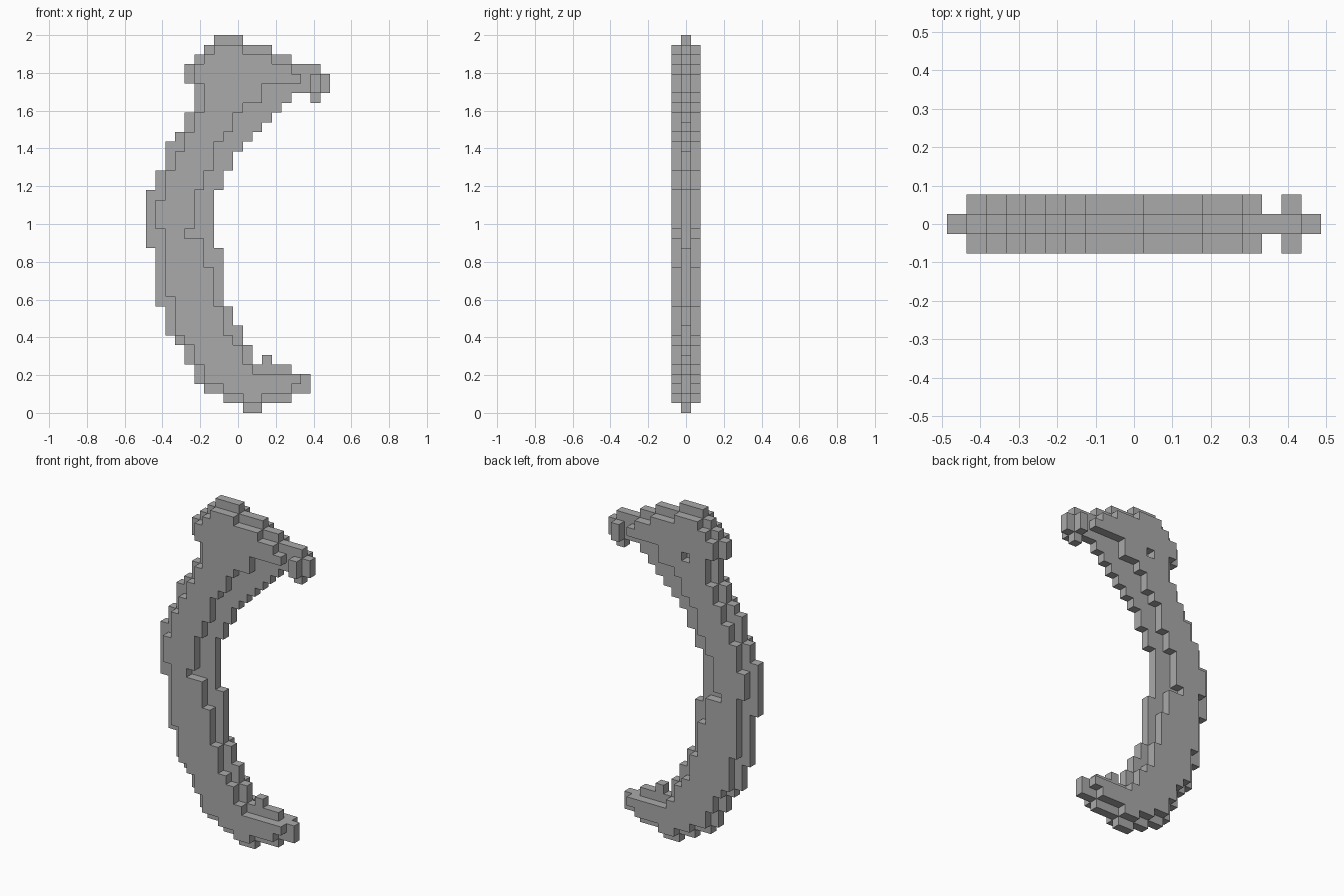
import bpy
import bmesh
from mathutils import Vector

default_cube = bpy.data.objects.get("Cube")
if default_cube:
    bpy.data.objects.remove(default_cube, do_unlink=True)

ROWS, COLUMNS = 39, 19
UNIT = 2 / ROWS

# Runs of block rows from the top down: (row count, first column, end column)
CORE_RUNS = [
    (1, 7, 10), (1, 6, 13), (1, 5, 15), (1, 4, 18), (1, 4, 19), (1, 5, 19),
    (1, 5, 15), (1, 5, 14), (1, 4, 13), (1, 4, 12), (1, 3, 11), (1, 2, 10),
    (2, 2, 9), (2, 1, 8), (6, 0, 7), (6, 1, 8), (2, 2, 9), (1, 2, 10),
    (1, 3, 10), (2, 4, 11), (1, 5, 15), (1, 5, 17), (1, 6, 17), (1, 8, 15),
    (1, 10, 12),
]
SIDE_RUNS = [
    (1, 7, 10), (1, 6, 13), (1, 5, 15), (1, 5, 16), (2, 6, 12), (1, 6, 10),
    (2, 5, 9), (1, 4, 8), (1, 4, 7), (2, 3, 7), (2, 2, 6), (1, 2, 5),
    (3, 1, 5), (1, 2, 4), (3, 2, 6), (3, 2, 7), (1, 3, 7), (3, 3, 8),
    (1, 4, 9), (2, 5, 10), (1, 6, 11), (1, 6, 16), (1, 8, 15), (1, 10, 12),
]


def fill_layer(runs, start_row, layer):
    """Return the set of block cells covered by a list of runs."""
    cells = set()
    row = start_row
    for count, first, end in runs:
        for r in range(row, row + count):
            cells.update((column, layer, r) for column in range(first, end))
        row += count
    return cells


def build_blocks(name, cells, material):
    """Make one closed mesh from the exposed sides of the block cells."""
    bm = bmesh.new()
    corners = {}

    def corner(point):
        key = tuple(round(value * 2) for value in point)
        if key not in corners:
            x, y, row = point
            corners[key] = bm.verts.new((
                (x + 0.5 - COLUMNS / 2) * UNIT,
                y * UNIT,
                (ROWS - row - 0.5) * UNIT,
            ))
        return corners[key]

    for cell in cells:
        centre = Vector(cell)
        for axis in range(3):
            for sign in (-1, 1):
                normal = Vector((0, 0, 0))
                normal[axis] = sign
                if tuple(int(v) for v in centre + normal) in cells:
                    continue
                u, v = Vector((0, 0, 0)), Vector((0, 0, 0))
                u[(axis + 1) % 3] = 0.5
                v[(axis + 2) % 3] = 0.5 * sign
                middle = centre + normal / 2
                # Rows count downward, so the winding is reversed
                ring = [middle - u - v, middle - u + v,
                        middle + u + v, middle + u - v]
                bm.faces.new([corner(p) for p in ring])

    mesh = bpy.data.meshes.new(name)
    bm.to_mesh(mesh)
    bm.free()
    mesh.materials.append(material)
    part = bpy.data.objects.new(name, mesh)
    bpy.context.collection.objects.link(part)
    return part


grey = bpy.data.materials.new("plain grey")
grey.use_nodes = True
colour = (0.4, 0.4, 0.4, 1)
grey.diffuse_color = colour
grey.node_tree.nodes["Principled BSDF"].inputs["Base Color"].default_value = colour

# Full-width middle layer, with the small drop under the upper tip
# and the stud on the lower arm
blocks = fill_layer(CORE_RUNS, 0, 0)
blocks |= {(17, 0, 6), (12, 0, 33)}

# Narrower matching layers on the front and back, with the tip cap
for side in (-1, 1):
    blocks |= fill_layer(SIDE_RUNS, 1, side)
    blocks |= {(17, side, row) for row in (4, 5)}

# Small square recess in the back
blocks.discard((8, 1, 5))

build_blocks("curved_limb", blocks, grey)
